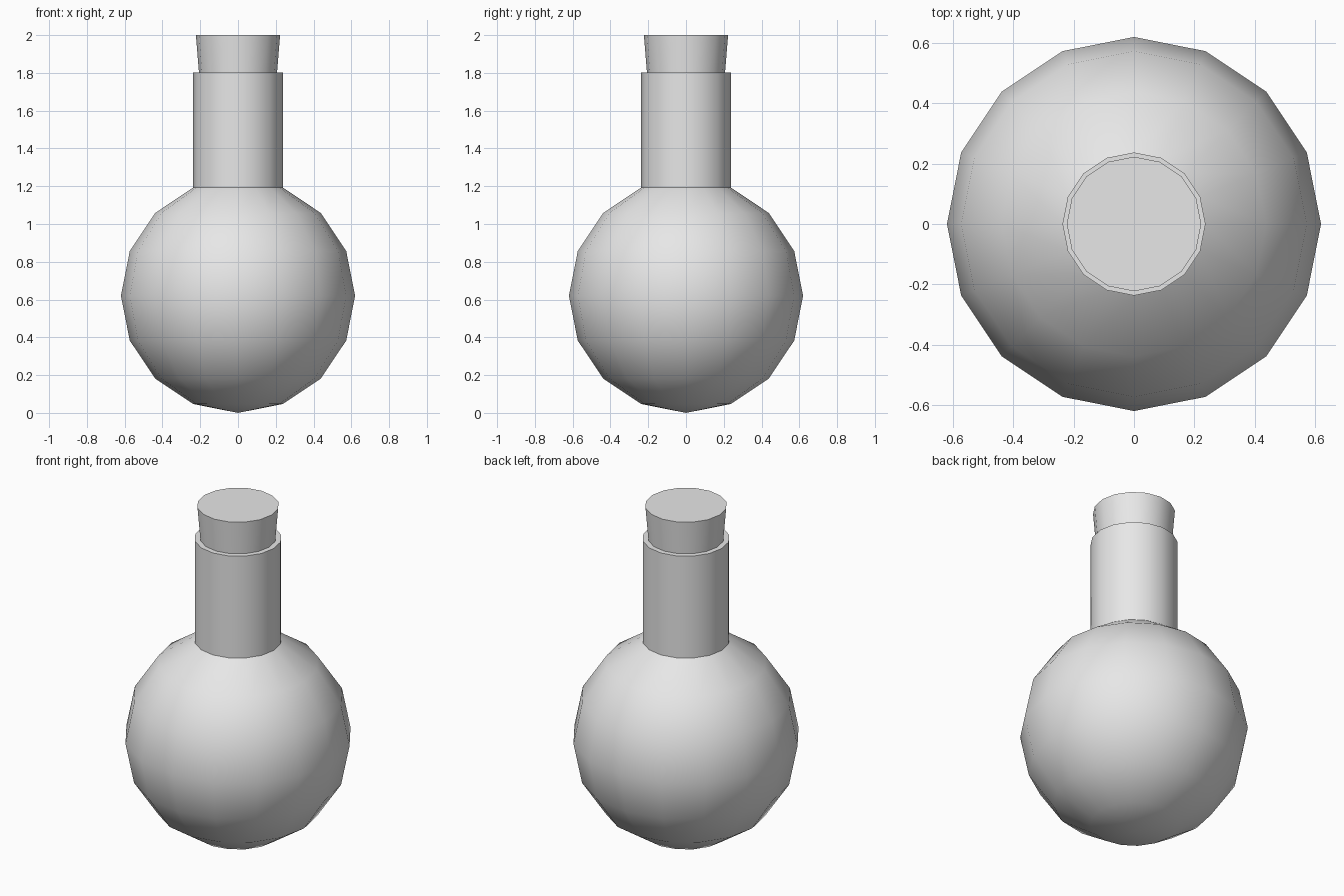
import bpy
import math

cube = bpy.data.objects.get("Cube")
if cube:
    bpy.data.objects.remove(cube, do_unlink=True)

SIDES = 16
GREY = (0.8, 0.8, 0.8, 1)

grey = bpy.data.materials.new("plain grey")
grey.use_nodes = True
grey.diffuse_color = GREY
grey.node_tree.nodes["Principled BSDF"].inputs["Base Color"].default_value = GREY


def lathe(name, profile):
    """Spin (radius, z) points, listed from bottom outward to top, about z."""
    verts, rings, faces = [], [], []
    for r, z in profile:
        start = len(verts)
        if r < 1e-5:
            verts.append((0, 0, z))
            rings.append([start] * SIDES)
            continue
        for i in range(SIDES):
            a = math.tau * i / SIDES
            verts.append((r * math.cos(a), r * math.sin(a), z))
        rings.append(list(range(start, start + SIDES)))
    for low, high in zip(rings, rings[1:]):
        for i in range(SIDES):
            j = (i + 1) % SIDES
            corners = [low[i], low[j], high[j], high[i]]
            faces.append(list(dict.fromkeys(corners)))
    mesh = bpy.data.meshes.new(name)
    mesh.from_pydata(verts, [], faces)
    mesh.materials.append(grey)
    obj = bpy.data.objects.new(name, mesh)
    bpy.context.collection.objects.link(obj)
    bpy.ops.object.select_all(action='DESELECT')
    obj.select_set(True)
    bpy.context.view_layer.objects.active = obj
    bpy.ops.object.shade_smooth_by_angle(angle=math.radians(30))
    return obj


# Round bulb, open at the top where the neck begins
R = 0.62
bulb = [(R * math.sin(math.pi * k / 8), R - R * math.cos(math.pi * k / 8))
        for k in range(8)]
neck_radius, neck_base = bulb[-1]

# Straight neck with a flat rim and an inner wall around the stopper
RIM_Z = 1.803
neck = [(neck_radius, RIM_Z), (0.205, RIM_Z), (0.205, 1.6)]
lathe("flask", bulb + neck)

# Tapered stopper
lathe("stopper", [(0, 1.6), (0.19, 1.6), (0.223, 2.0), (0, 2.0)])
